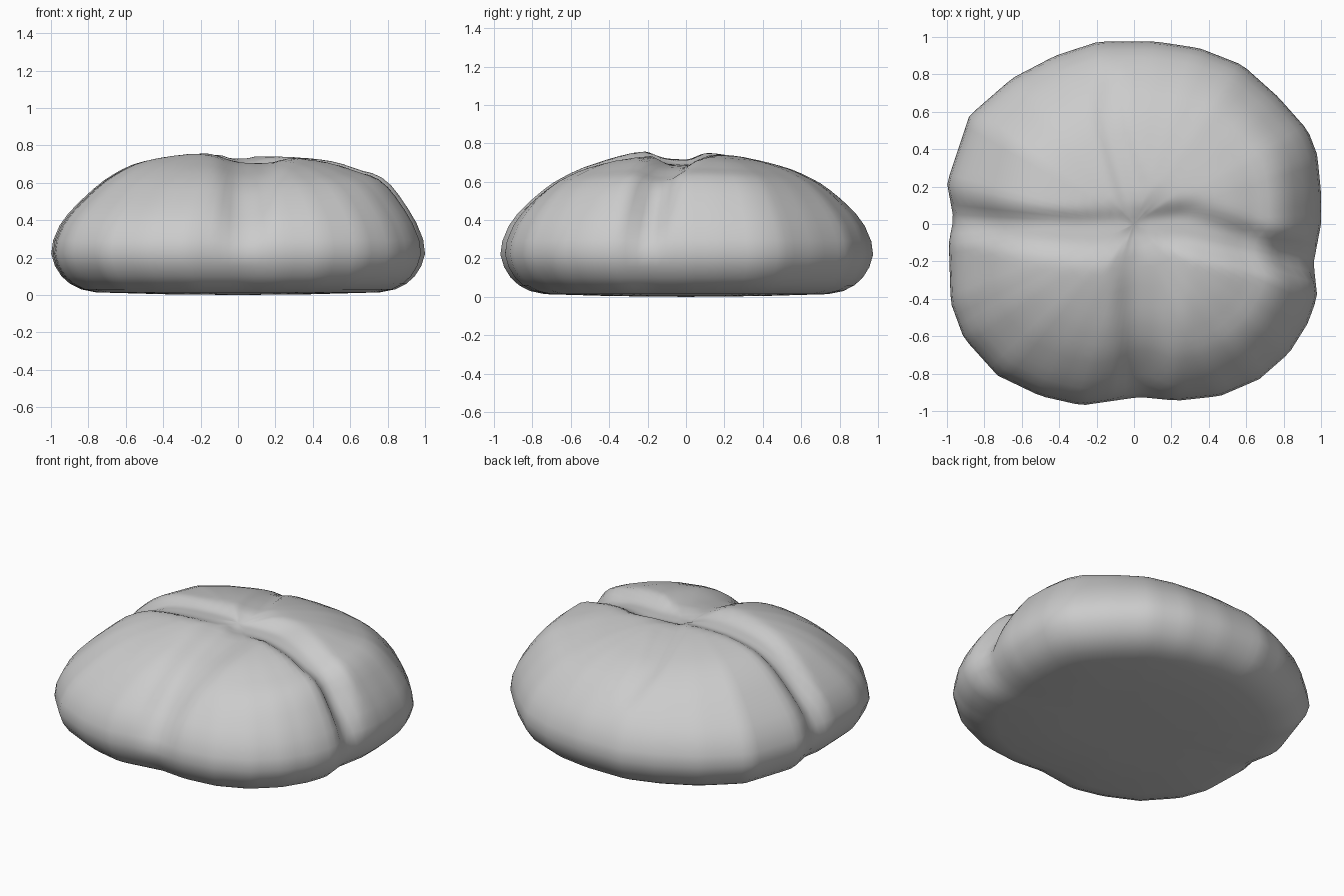
import bpy, bmesh, math
from mathutils import Vector
from mathutils.geometry import intersect_point_line

if "Cube" in bpy.data.objects:
    bpy.data.objects.remove(bpy.data.objects["Cube"])

# Plan outline seen from the top, counter-clockwise from +x
OUTLINE = [(1, 0), (1, .17), (.98, .37), (.93, .5), (.77, .68), (.58, .85), (.35, .94), (.12, .975),
           (-.19, .975), (-.42, .9), (-.65, .78), (-.88, .58), (-1, .22), (-.965, .03), (-.99, -.1),
           (-.98, -.42), (-.91, -.61), (-.73, -.81), (-.5, -.92), (-.28, -.97), (.03, -.925),
           (.23, -.945), (.46, -.92), (.67, -.83), (.83, -.69), (.93, -.53), (.98, -.39), (.96, -.21)]

# Side profile: fraction of the outline radius, height
PROFILE = [(.4, .004), (.76, .014), (.84, .03), (.9, .06), (.945, .1), (.98, .155), (1, .22),
           (.99, .29), (.955, .37), (.91, .43), (.86, .48), (.82, .515), (.77, .555), (.72, .59),
           (.67, .617), (.62, .641), (.56, .665), (.5, .683), (.44, .699), (.38, .713), (.32, .726),
           (.26, .735), (.2, .743), (.14, .748), (.09, .75), (.04, .75)]

# Score grooves: path from the centre to the rim, half width, depth
GROOVES = [
    ([(.07, -.05), (.3, -.02), (.6, -.11), (.98, -.21)], .14, .065),
    ([(.07, -.05), (-.3, -.06), (-.65, -.03), (-1, .03)], .13, .045),
    ([(.07, -.05), (-.05, .3), (-.13, .55), (-.13, .75)], .09, .02),
    ([(.07, -.05), (.08, -.3), (.06, -.65), (.03, -.95)], .19, .045),
]


def radius(a):
    """Distance from the centre to the outline in direction a."""
    d = Vector((math.cos(a), math.sin(a)))
    for i, p in enumerate(OUTLINE):
        p, q = Vector(p), Vector(OUTLINE[(i + 1) % len(OUTLINE)])
        e = q - p
        den = d.x * e.y - d.y * e.x
        r = (p.x * e.y - p.y * e.x) / den if abs(den) > 1e-9 else -1
        s = (p.x * d.y - p.y * d.x) / den if abs(den) > 1e-9 else -1
        if r > 0 and -1e-6 <= s <= 1 + 1e-6:
            return r
    return 1


def groove_depth(x, y, f):
    best = 0
    p = Vector((x, y, 0))
    for path, w, depth in GROOVES:
        for a, b in zip(path, path[1:]):
            a, b = Vector((*a, 0)), Vector((*b, 0))
            t = intersect_point_line(p, a, b)[1]
            d = (p - a.lerp(b, min(1, max(0, t)))).length
            width = w * (1.05 - .5 * f)
            best = max(best, depth * math.exp(-(d / width) ** 4))
    return best


def bump(v, centre, width):
    return math.exp(-((v - centre) / width) ** 2)


# Bread bun body
N = 120
bm = bmesh.new()
rings = []
for f, z in PROFILE:
    ring = []
    for i in range(N):
        a = 2 * math.pi * i / N
        c, s = math.cos(a), math.sin(a)
        r = radius(a) * f
        p = Vector((r * c, r * s, z))
        if z > .22:
            # fuller flanks and front left lobe, then press the grooves inward
            p.z += .035 * c * c * bump(f, .55, .25) + .06 * max(0, c) ** 2 * bump(f, .8, .12)
            p.z += .02 * bump(p.x, -.22, .25) * bump(p.y, -.22, .25)
            k = groove_depth(p.x, p.y, f) * min(1, (z - .2) / .25)
            p -= (p - Vector((0, 0, .1))).normalized() * k
        ring.append(bm.verts.new(p))
    rings.append(ring)
for lo, hi in zip(rings, rings[1:]):
    for i in range(N):
        j = (i + 1) % N
        bm.faces.new((lo[i], lo[j], hi[j], hi[i]))


# Close the underside and the crown with fans
def cap(ring, z):
    c = bm.verts.new((0, 0, z))
    for i in range(N):
        bm.faces.new((ring[i], ring[(i + 1) % N], c))


cap(rings[0], 0)
cap(rings[-1], sum(v.co.z for v in rings[-1]) / N)
bmesh.ops.recalc_face_normals(bm, faces=bm.faces)
for face in bm.faces:
    face.smooth = True
me = bpy.data.meshes.new("bread_bun")
bm.to_mesh(me)
bm.free()
bun = bpy.data.objects.new("bread_bun", me)
bpy.context.collection.objects.link(bun)
